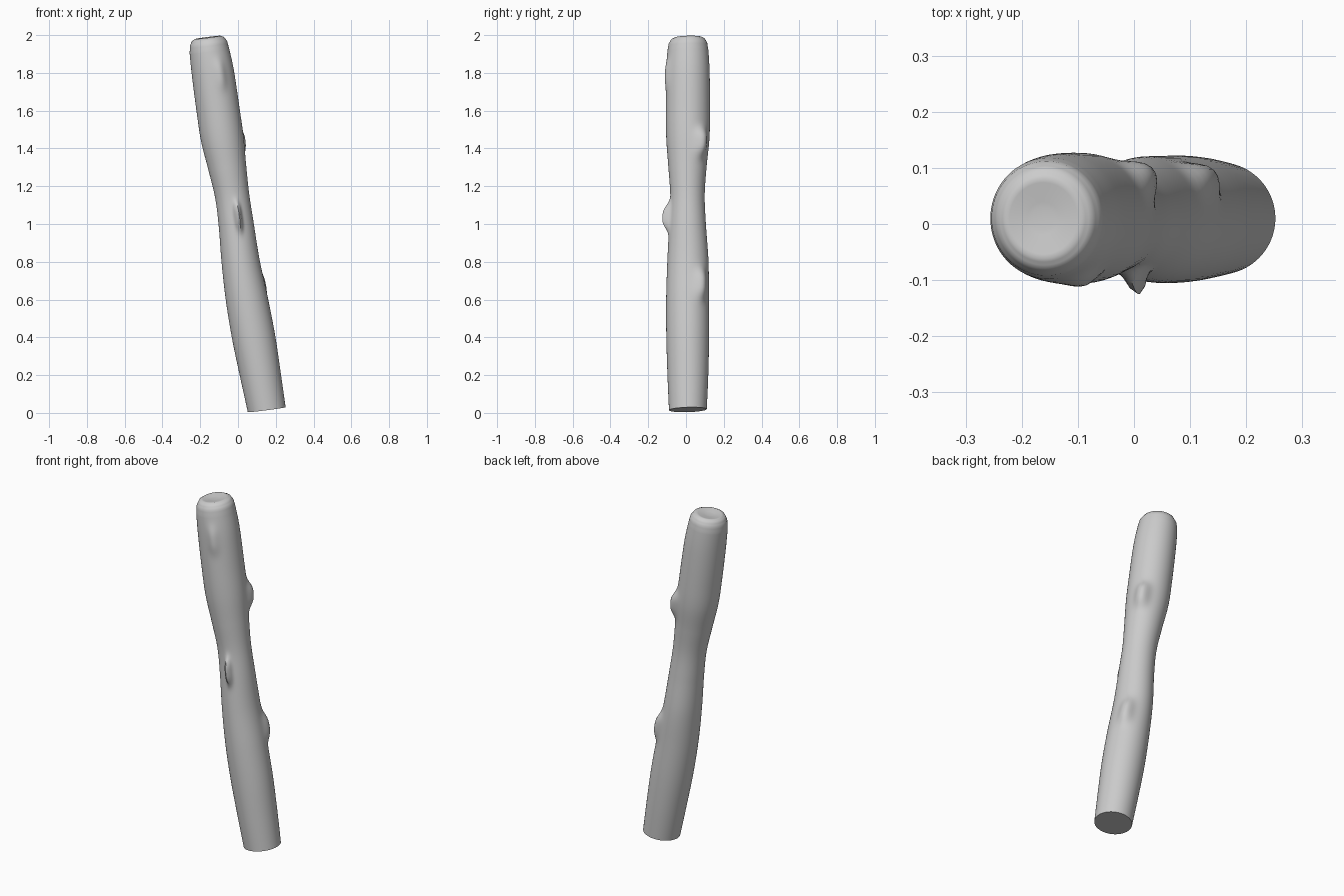
import bpy, bmesh, math

if "Cube" in bpy.data.objects:
    bpy.data.objects.remove(bpy.data.objects["Cube"])

SEG, STEPS = 72, 12
SLOPE_X, SLOPE_Y = 0.13, 0.03

# Cross-sections along the leaning trunk: z, centre x, radius x, centre y, radius y
SECTIONS = [
    (0.017, 0.152, 0.100, 0.010, 0.100),
    (0.20, 0.119, 0.107, 0.010, 0.108),
    (0.40, 0.083, 0.113, 0.009, 0.113),
    (0.60, 0.047, 0.110, 0.008, 0.113),
    (0.80, 0.014, 0.100, 0.010, 0.109),
    (1.00, -0.010, 0.092, 0.008, 0.097),
    (1.15, -0.031, 0.090, 0.008, 0.091),
    (1.30, -0.057, 0.100, 0.008, 0.101),
    (1.45, -0.083, 0.112, 0.010, 0.114),
    (1.60, -0.105, 0.113, 0.010, 0.117),
    (1.80, -0.133, 0.111, 0.010, 0.115),
    (1.92, -0.152, 0.104, 0.010, 0.108),
    (1.957, -0.156, 0.098, 0.010, 0.102),
    (1.979, -0.159, 0.085, 0.010, 0.089),
    (1.988, -0.161, 0.068, 0.010, 0.072),
    (1.984, -0.162, 0.045, 0.010, 0.047),
    (1.980, -0.162, 0.020, 0.010, 0.020),
]

# Knots: z, angle in degrees, height, half length, half width in degrees
KNOTS = [
    (0.67, 38, 0.027, 0.075, 17),
    (1.42, 38, 0.032, 0.070, 17),
    (1.04, -80, 0.040, 0.070, 9),
    (1.79, -70, 0.012, 0.075, 14),
]


def spline(a, b, c, d, t):
    return tuple(q + 0.5 * t * (r - p + t * (2*p - 5*q + 4*r - s + t * (3*(q - r) + s - p)))
                 for p, q, r, s in zip(a, b, c, d))


# Smooth list of rings
n = len(SECTIONS)
rings = []
for i in range(n - 1):
    a, d = SECTIONS[max(i - 1, 0)], SECTIONS[min(i + 2, n - 1)]
    steps = STEPS if SECTIONS[i][0] < 1.9 else 3
    for k in range(steps):
        t = k / steps
        b, c = SECTIONS[i], SECTIONS[i + 1]
        if steps == STEPS and i < 11:
            rings.append(spline(a, b, c, d, t))
        else:
            rings.append(tuple(p + (q - p) * t for p, q in zip(b, c)))
rings.append(SECTIONS[-1])


def bump(z, ang):
    total = 0
    for kz, ka, h, hl, hw in KNOTS:
        da = (math.degrees(ang) - ka + 180) % 360 - 180
        total += h * math.exp(-abs((z - kz) / hl) ** 3 - (da / hw) ** 2)
    return total


# Trunk shell
bm = bmesh.new()
loops = []
for z, cx, rx, cy, ry in rings:
    loop = []
    for j in range(SEG):
        ang = 2 * math.pi * j / SEG
        e = bump(z, ang) if z < 1.95 else 0
        dx, dy = (rx + e) * math.cos(ang), (ry + e) * math.sin(ang)
        loop.append(bm.verts.new((cx + dx, cy + dy, z + SLOPE_X * dx + SLOPE_Y * dy)))
    loops.append(loop)
for lo, hi in zip(loops, loops[1:]):
    for j in range(SEG):
        k = (j + 1) % SEG
        bm.faces.new((lo[j], lo[k], hi[k], hi[j]))

# Sawn bottom and rounded, dished top
bm.faces.new(loops[0][::-1])
bm.faces.new(loops[-1])
bmesh.ops.recalc_face_normals(bm, faces=bm.faces)
mesh = bpy.data.meshes.new("log")
bm.to_mesh(mesh)
bm.free()
log = bpy.data.objects.new("log", mesh)
bpy.context.collection.objects.link(log)
bpy.context.view_layer.objects.active = log
log.select_set(True)
bpy.ops.object.shade_smooth_by_angle(angle=math.radians(50))
